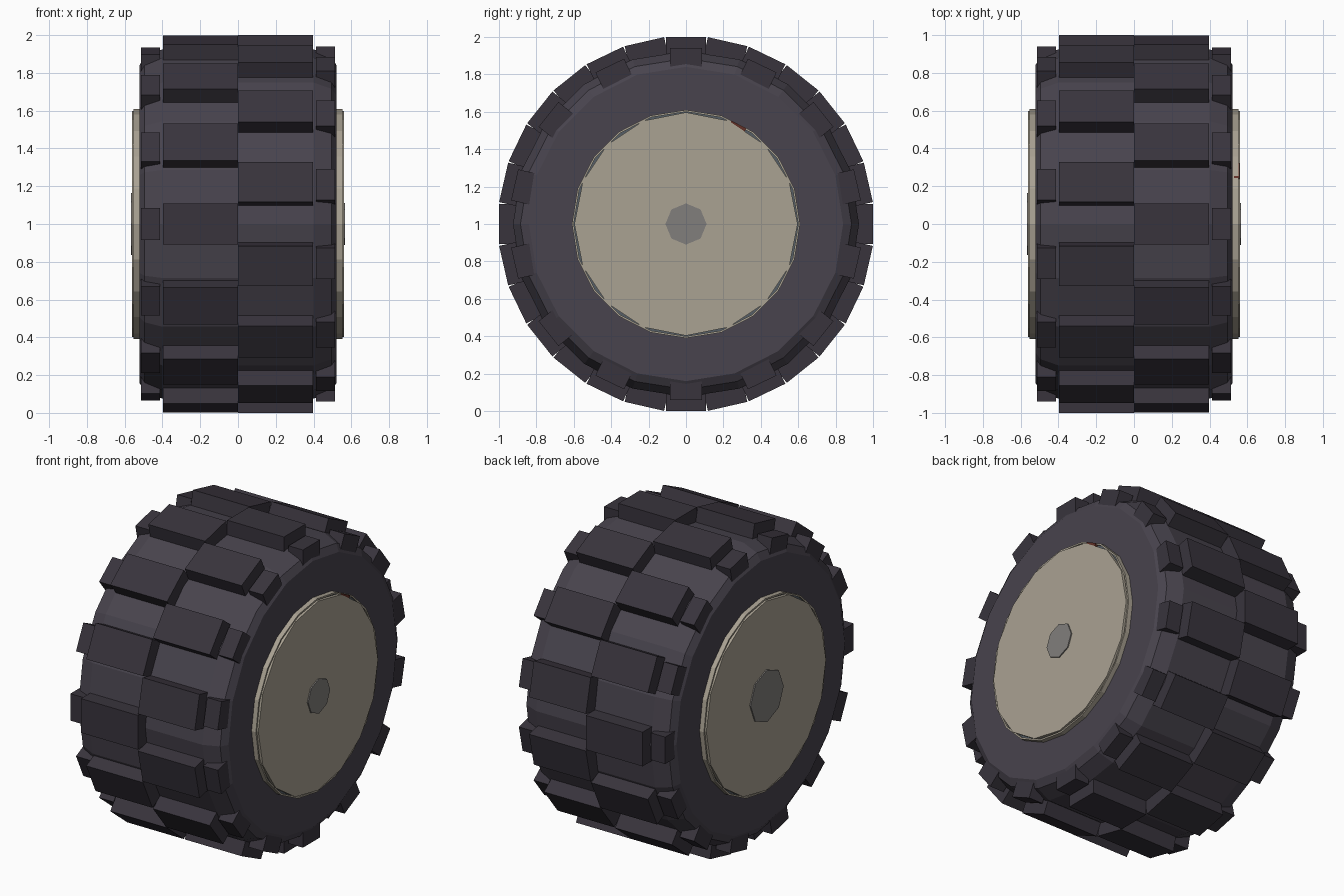
import bpy, bmesh, math
from mathutils import Matrix, Vector

if "Cube" in bpy.data.objects:
    bpy.data.objects.remove(bpy.data.objects["Cube"])

CENTRE = Vector((0, 0, 1))


def material(name, rgb):
    m = bpy.data.materials.new(name)
    m.diffuse_color = (*rgb, 1)
    m.use_nodes = True
    m.node_tree.nodes["Principled BSDF"].inputs["Base Color"].default_value = m.diffuse_color
    return m


RUBBER = material("rubber", (0.065, 0.057, 0.075))
TREAD = material("tread_rubber", (0.040, 0.034, 0.046))
BEIGE = material("beige_paint", (0.40, 0.36, 0.29))
SLATE = material("slate_metal", (0.09, 0.11, 0.13))
AXLE = material("axle_metal", (0.22, 0.21, 0.20))
RED = material("valve_red", (0.12, 0.03, 0.02))


def finish(name, bm, mat):
    bmesh.ops.recalc_face_normals(bm, faces=bm.faces)
    me = bpy.data.meshes.new(name)
    bm.to_mesh(me)
    bm.free()
    me.materials.append(mat)
    ob = bpy.data.objects.new(name, me)
    ob.location = CENTRE
    bpy.context.collection.objects.link(ob)
    return ob


def lathe(name, profile, sides, mat, closed=False):
    """Turn an (x, radius) profile around the x axis; cap the ends unless closed."""
    bm = bmesh.new()
    rings = []
    for x, r in profile:
        rings.append([bm.verts.new((x, r * math.sin(a), r * math.cos(a)))
                      for a in (2 * math.pi * i / sides for i in range(sides))])
    pairs = list(zip(rings, rings[1:]))
    if closed:
        pairs.append((rings[-1], rings[0]))
    else:
        bm.faces.new(rings[0])
        bm.faces.new(rings[-1])
    for a, b in pairs:
        for i in range(sides):
            j = (i + 1) % sides
            bm.faces.new((a[i], a[j], b[j], b[i]))
    return finish(name, bm, mat)


def blocks(name, x0, x1, width, r0, r1, angles, mat):
    """Boxes set radially around the axle."""
    bm = bmesh.new()
    for a in angles:
        bmesh.ops.create_cube(bm, size=1, matrix=(
            Matrix.Rotation(-a, 4, 'X')
            @ Matrix.Translation(((x0 + x1) / 2, 0, (r0 + r1) / 2))
            @ Matrix.Diagonal((abs(x1 - x0), width, r1 - r0, 1))))
    return finish(name, bm, mat)


# Tyre body with bevelled shoulders
half = [(0.40, 0.925), (0.495, 0.885), (0.522, 0.84), (0.522, 0.605)]
lathe("tyre", [(-x, r) for x, r in reversed(half)] + half, 20, RUBBER, closed=True)

# Staggered tread rows and shoulder lugs, 14 per side
step = 2 * math.pi / 28
for side, s, offset in (("right", 1, 0), ("left", -1, 1)):
    angles = [(2 * i + offset) * step for i in range(14)]
    blocks(side + "_tread", 0, s * 0.397, 0.216, 0.86, 1.0, angles, TREAD)
    blocks(side + "_shoulder_lugs", s * 0.413, s * 0.513, 0.17, 0.83, 0.94, angles, TREAD)

    # Rim lip, hub cover and axle end
    lathe(side + "_rim_lip", [(s * 0.50, 0.61), (s * 0.552, 0.61),
                              (s * 0.552, 0.60), (s * 0.50, 0.60)], 20, BEIGE, closed=True)
    lathe(side + "_hub_cover", [(s * 0.53, 0.597), (s * 0.56, 0.597)], 16, BEIGE)
    r = 0.11 if s > 0 else 0.165
    lathe(side + "_axle_end", [(s * 0.54, r), (s * 0.567, r)], 8, AXLE)

# Wheel drum behind the covers
lathe("wheel_drum", [(-0.54, 0.602), (0.54, 0.602)], 20, SLATE)

# Small valve at the edge of the right rim
blocks("valve", 0.53, 0.558, 0.09, 0.583, 0.602, [math.radians(28)], RED)
